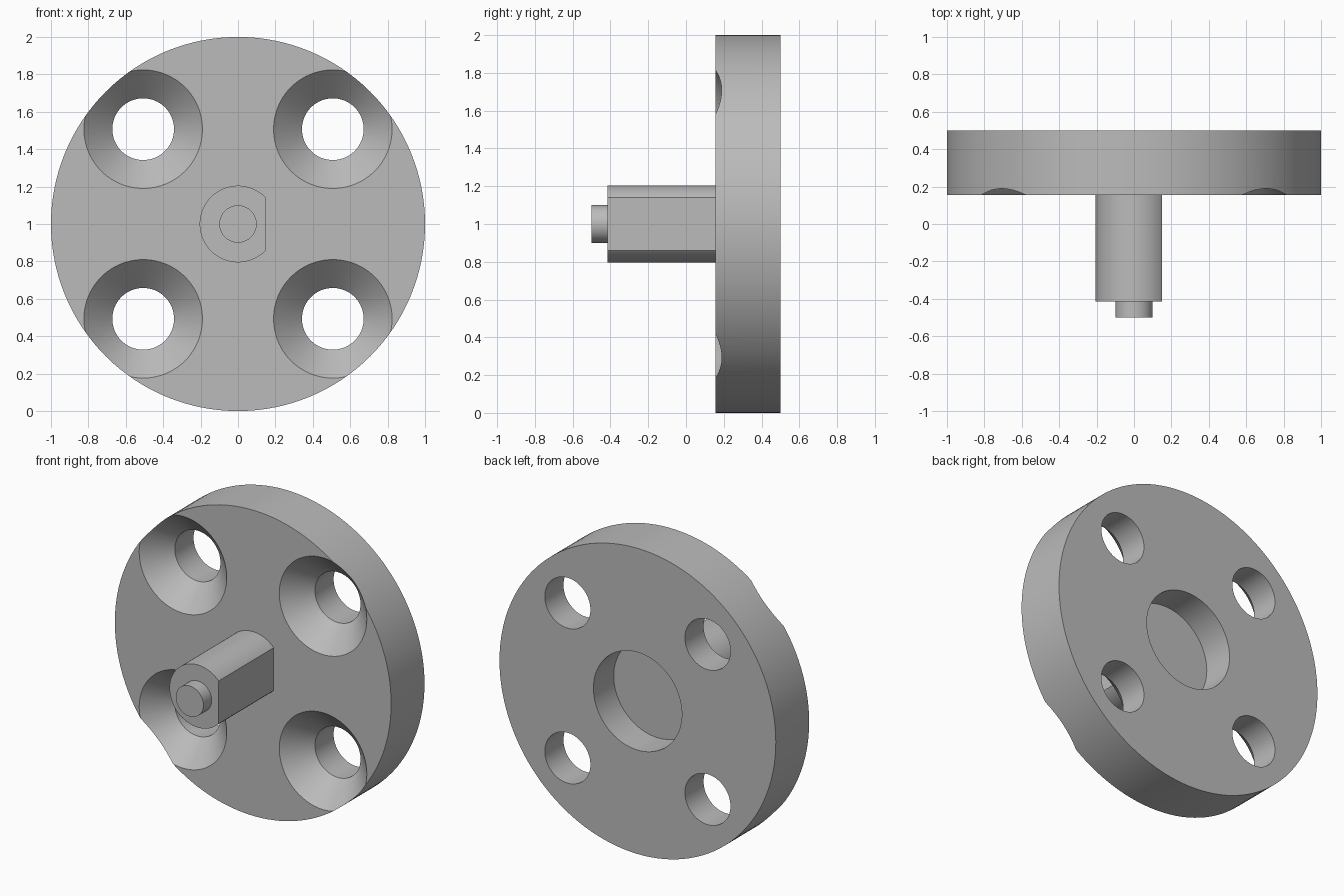
import bpy
import bmesh
import math
from mathutils import Matrix, Vector

cube = bpy.data.objects.get("Cube")
if cube:
    bpy.data.objects.remove(cube, do_unlink=True)

# Main dimensions
CENTRE_Z = 1.0
DISC_FRONT, DISC_BACK = 0.155, 0.5
HOLE_OFFSET, HOLE_R, SINK_R = 0.507, 0.165, 0.317
POCKET_R, POCKET_DEPTH = 0.32, 0.21
SHAFT_R, SHAFT_FLAT, SHAFT_END = 0.205, 0.15, -0.415
PIN_R, PIN_END = 0.1, -0.5

steel = bpy.data.materials.new("plain grey metal")
steel.use_nodes = True
grey = (0.5, 0.5, 0.5, 1.0)
steel.diffuse_color = grey
steel.node_tree.nodes["Principled BSDF"].inputs["Base Color"].default_value = grey


def lathe(name, profile, segments=96, x=0.0, z=CENTRE_Z):
    """Solid turned about the y axis from (radius, y) pairs, capped at both ends."""
    bm = bmesh.new()
    rings = []
    for r, y in profile:
        ring = []
        for i in range(segments):
            a = math.tau * i / segments
            ring.append(bm.verts.new((x + r * math.cos(a), y, z + r * math.sin(a))))
        rings.append(ring)
    for lower, upper in zip(rings, rings[1:]):
        for i in range(segments):
            j = (i + 1) % segments
            bm.faces.new((lower[i], lower[j], upper[j], upper[i]))
    bm.faces.new(rings[0])
    bm.faces.new(rings[-1])
    bmesh.ops.recalc_face_normals(bm, faces=bm.faces)
    mesh = bpy.data.meshes.new(name)
    bm.to_mesh(mesh)
    bm.free()
    mesh.materials.append(steel)
    obj = bpy.data.objects.new(name, mesh)
    bpy.context.collection.objects.link(obj)
    return obj


def activate(obj):
    bpy.ops.object.select_all(action="DESELECT")
    obj.select_set(True)
    bpy.context.view_layer.objects.active = obj


def smooth(obj):
    activate(obj)
    bpy.ops.object.shade_smooth_by_angle(angle=math.radians(25))


def cut(obj, cutter):
    cutter.hide_render = True
    mod = obj.modifiers.new("cut", "BOOLEAN")
    mod.operation = "DIFFERENCE"
    mod.solver = "EXACT"
    mod.object = cutter
    activate(obj)
    bpy.ops.object.modifier_apply(modifier=mod.name)
    bpy.data.objects.remove(cutter, do_unlink=True)


# Flange disc with four countersunk holes and a round pocket in the back
disc = lathe("flange_disc", [(1.0, DISC_FRONT), (1.0, DISC_BACK)], 128)
margin = 0.08
sink_bottom = DISC_FRONT + SINK_R - HOLE_R
for sx in (-1, 1):
    for sz in (-1, 1):
        cut(disc, lathe("hole_cutter",
                        [(SINK_R + margin, DISC_FRONT - margin),
                         (HOLE_R, sink_bottom),
                         (HOLE_R, DISC_BACK + margin)],
                        64, sx * HOLE_OFFSET, CENTRE_Z + sz * HOLE_OFFSET))
cut(disc, lathe("pocket_cutter",
                [(POCKET_R, DISC_BACK - POCKET_DEPTH), (POCKET_R, DISC_BACK + margin)]))
smooth(disc)

# Shaft with one flat side, slightly sunk into the disc
shaft = lathe("shaft", [(SHAFT_R, SHAFT_END), (SHAFT_R, DISC_FRONT + 0.02)])
bm = bmesh.new()
bm.from_mesh(shaft.data)
result = bmesh.ops.bisect_plane(bm, geom=bm.verts[:] + bm.edges[:] + bm.faces[:],
                                plane_co=(SHAFT_FLAT, 0, 0), plane_no=(1, 0, 0),
                                clear_outer=True)
edges = [g for g in result["geom_cut"] if isinstance(g, bmesh.types.BMEdge)]
bmesh.ops.holes_fill(bm, edges=[e for e in bm.edges if e.is_boundary])
bmesh.ops.recalc_face_normals(bm, faces=bm.faces)
bm.to_mesh(shaft.data)
bm.free()
smooth(shaft)

# Small locating pin on the end of the shaft
pin = lathe("end_pin", [(PIN_R, PIN_END), (PIN_R, SHAFT_END + 0.02)], 64)
smooth(pin)
